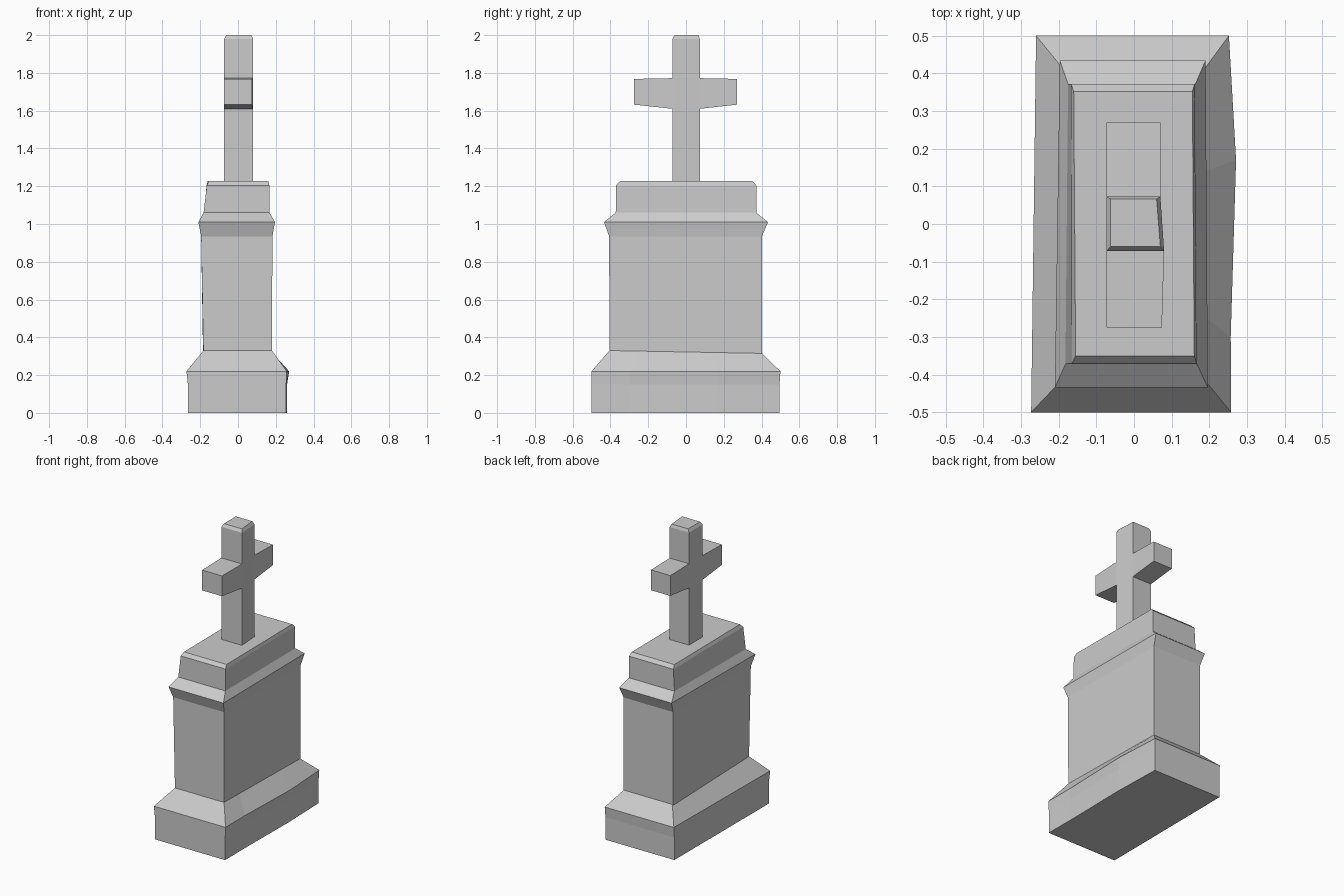
import bpy, bmesh
from mathutils import Vector

if "Cube" in bpy.data.objects:
    bpy.data.objects.remove(bpy.data.objects["Cube"])


def loft(bm, rings):
    """Skin a stack of equal-length closed rings and cap both ends."""
    loops = [[bm.verts.new(p) for p in r] for r in rings]
    for a, b in zip(loops, loops[1:]):
        n = len(a)
        for i in range(n):
            j = (i + 1) % n
            bm.faces.new((a[i], a[j], b[j], b[i]))
    bm.faces.new(loops[0][::-1])
    bm.faces.new(loops[-1])


def finish(bm, name):
    bmesh.ops.recalc_face_normals(bm, faces=bm.faces[:])
    me = bpy.data.meshes.new(name)
    bm.to_mesh(me)
    bm.free()
    ob = bpy.data.objects.new(name, me)
    bpy.context.collection.objects.link(ob)
    return ob


def ring(z, lf, lb, rf, rb, y0, y1, bulge=None, drop=0):
    """Slightly uneven rectangle; bulge adds chipped points on the right side."""
    pts = [(lf, y0, z), (rf, y0, z)]
    if bulge is not None:
        for y, amount in ((-0.3, 0), (0.17, bulge)):
            t = (y / 0.5 * y1 - y0) / (y1 - y0)
            pts.append((rf + (rb - rf) * t + amount, y / 0.5 * y1, z - drop * t))
    return pts + [(rb, y1, z - drop), (lb, y1, z - drop)]


# Stepped foot
bm = bmesh.new()
loft(bm, [
    ring(0.00, -0.265, -0.26, 0.255, 0.25, -0.50, 0.495, 0.008),
    ring(0.15, -0.265, -0.26, 0.255, 0.25, -0.50, 0.495, 0.008),
    ring(0.22, -0.273, -0.26, 0.258, 0.252, -0.50, 0.50, 0.017),
    ring(0.33, -0.183, -0.18, 0.18, 0.18, -0.405, 0.402, 0, 0.015),
])
finish(bm, "pedestal_foot")

# Shaft, cornice and cap block
bm = bmesh.new()
loft(bm, [
    ring(0.31, -0.183, -0.185, 0.18, 0.18, -0.405, 0.402),
    ring(0.935, -0.195, -0.185, 0.182, 0.18, -0.407, 0.402),
    ring(1.01, -0.21, -0.197, 0.196, 0.19, -0.434, 0.434),
    ring(1.06, -0.182, -0.175, 0.167, 0.163, -0.372, 0.372),
    ring(1.205, -0.165, -0.167, 0.166, 0.161, -0.37, 0.372),
    ring(1.227, -0.155, -0.16, 0.16, 0.155, -0.35, 0.352),
])
finish(bm, "pedestal_shaft")

# Cross: bevelled post with arms extruded from its front and back
bm = bmesh.new()
post = (-0.073, -0.073, 0.08, 0.07, -0.072, 0.073)
loft(bm, [ring(z, *post) for z in (1.22, 1.61, 1.772, 1.98)]
     + [ring(2.0, -0.062, -0.062, 0.07, 0.06, -0.06, 0.066)])
bm.normal_update()
arms = [f for f in bm.faces if abs(f.calc_center_median().z - 1.691) < 0.01
        and abs(f.calc_center_median().y) > 0.06]
for face in arms:
    end = -0.275 if face.calc_center_median().y < 0 else 0.27
    out = bmesh.ops.extrude_discrete_faces(bm, faces=[face])["faces"][0]
    for v in out.verts:
        v.co.y = end
        v.co.z = 1.632 if v.co.z < 1.69 else 1.768
        v.co.x = min(v.co.x, 0.074)
finish(bm, "cross")
